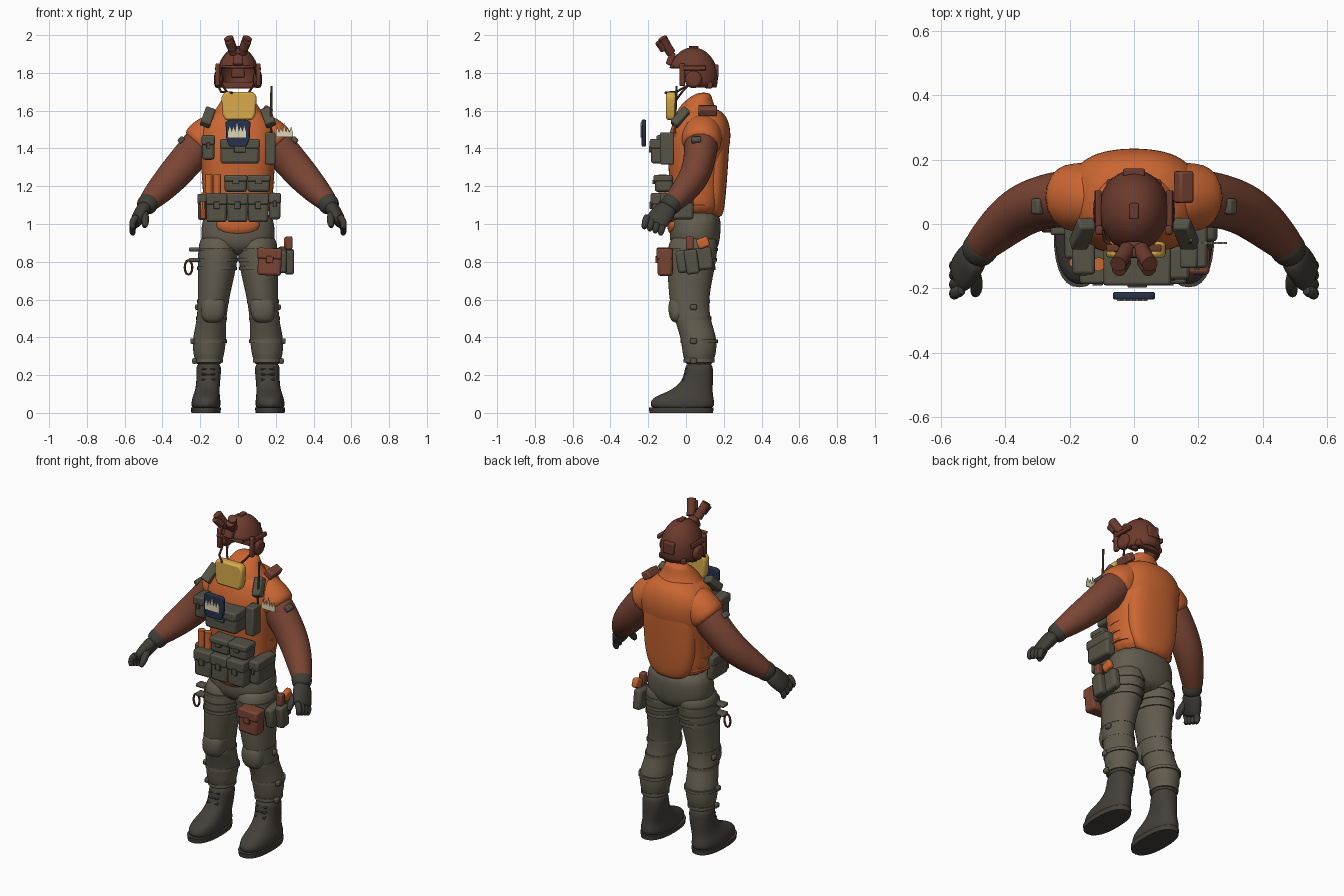
import bpy, bmesh, math
from mathutils import Vector, Matrix, Euler

if "Cube" in bpy.data.objects:
    bpy.data.objects.remove(bpy.data.objects["Cube"])


def material(name, hexcode):
    rgb = [int(hexcode[i:i + 2], 16) / 255 for i in (0, 2, 4)]
    col = [((c + 0.055) / 1.055) ** 2.4 for c in rgb] + [1]
    m = bpy.data.materials.new(name)
    m.use_nodes = True
    m.diffuse_color = col
    m.node_tree.nodes["Principled BSDF"].inputs["Base Color"].default_value = col
    return m


ORANGE = material("vest orange", "CB6632")
SLEEVE = material("sleeve brown", "7A4534")
HELMET = material("helmet brown", "6B3A2D")
OLIVE = material("pouch olive", "565346")
PANTS = material("trouser khaki", "625C4E")
BOOT = material("boot grey", "443F3A")
GLOVE = material("glove grey", "403E38")
YELLOW = material("guard yellow", "D8AB4B")
NAVY = material("patch navy", "28324A")
CREAM = material("emblem cream", "E0D6B4")


def finish(name, bm, mat, subsurf=0, bevel=0):
    bmesh.ops.recalc_face_normals(bm, faces=bm.faces[:])
    me = bpy.data.meshes.new(name)
    bm.to_mesh(me)
    bm.free()
    me.materials.append(mat)
    ob = bpy.data.objects.new(name, me)
    bpy.context.collection.objects.link(ob)
    if bevel:
        mod = ob.modifiers.new("bevel", "BEVEL")
        mod.width, mod.segments = bevel, 2
    if subsurf:
        mod = ob.modifiers.new("subsurf", "SUBSURF")
        mod.levels = mod.render_levels = subsurf
    bpy.ops.object.select_all(action="DESELECT")
    ob.select_set(True)
    bpy.context.view_layer.objects.active = ob
    bpy.ops.object.shade_smooth_by_angle(angle=math.radians(40))
    return ob


def loft(name, pts, mat, flat=True, sides=16, power=2.0, subsurf=2, s=1):
    """Skin elliptical rings (x, y, z, ra, rb); flat rings are horizontal, others follow the path."""
    bm = bmesh.new()
    c = [Vector((p[0] * s, p[1], p[2])) for p in pts]
    rings = []
    for i, p in enumerate(pts):
        t = Vector((0, 0, 1)) if flat else (c[min(i + 1, len(c) - 1)] - c[max(i - 1, 0)]).normalized()
        u = t.cross(Vector((0, 1, 0))).normalized()
        v = t.cross(u)
        ring = []
        for k in range(sides):
            a = math.tau * k / sides
            ca, sa = math.cos(a), math.sin(a)
            e = 2 / power
            ring.append(bm.verts.new(c[i] + u * p[3] * math.copysign(abs(ca) ** e, ca)
                                     + v * p[-1] * math.copysign(abs(sa) ** e, sa)))
        rings.append(ring)
    for a, b in zip(rings, rings[1:]):
        for k in range(sides):
            bm.faces.new((a[k], a[k - 1], b[k - 1], b[k]))
    bm.faces.new(rings[0])
    bm.faces.new(rings[-1])
    return finish(name, bm, mat, subsurf)


def box(name, loc, size, mat, rot=(0, 0, 0), bevel=0.008):
    bm = bmesh.new()
    bmesh.ops.create_cube(bm, size=1, matrix=Matrix.LocRotScale(
        Vector(loc), Euler([math.radians(r) for r in rot]), Vector(size)))
    return finish(name, bm, mat, bevel=bevel)


def ball(name, loc, radii, mat):
    bm = bmesh.new()
    bmesh.ops.create_uvsphere(bm, u_segments=24, v_segments=14, radius=1,
                              matrix=Matrix.LocRotScale(Vector(loc), None, Vector(radii)))
    return finish(name, bm, mat)


def rod(name, pts, r, mat, s=1, sides=8):
    return loft(name, [(*p, r) for p in pts], mat, False, sides, subsurf=0, s=s)


def plate(name, outline, y, depth, mat, bevel=0):
    """Extrude an x-z outline towards the back."""
    bm = bmesh.new()
    f = bm.faces.new([bm.verts.new((x, y, z)) for x, z in outline])
    new = bmesh.ops.extrude_face_region(bm, geom=[f])["geom"]
    bmesh.ops.translate(bm, vec=(0, depth, 0), verts=[g for g in new if isinstance(g, bmesh.types.BMVert)])
    return finish(name, bm, mat, bevel=bevel)


def pouch(name, x, z, w, h, y0, y1, mat=OLIVE, tilt=0):
    box(name, (x, (y0 + y1) / 2, z), (w, y1 - y0, h), mat, (0, tilt, 0), 0.014)
    box(name + "_flap", (x, (y0 + y1) / 2 - 0.004, z + h * 0.3), (w + 0.006, y1 - y0 + 0.006, h * 0.4),
        mat, (0, tilt, 0), 0.01)
    box(name + "_buckle", (x, y0 - 0.006, z + h * 0.08), (w * 0.3, 0.012, h * 0.25), mat, (0, tilt, 0), 0.003)


def band(name, x, y, z, rx, ry, h, mat, s=1):
    loft(name, [(x, y, z - h / 2, rx, ry), (x, y, z + h / 2, rx, ry)], mat, sides=24, subsurf=0, s=s)


def emblem(name, x, z, y, w, h):
    """Row of fir shapes standing on a strip."""
    n = 5
    pts = [(x + w / 2, z), (x - w / 2, z)]
    for i in range(n):
        left = x - w / 2 + i * w / n
        peak = h * (1, 0.8)[i % 2] * (1 - 0.12 * abs(i - 2))
        pts += [(left, z + h * 0.35), (left + w / n / 2, z + peak)]
    plate(name, pts + [(x + w / 2, z + h * 0.35)], y, 0.006, CREAM)


# Torso, back panel, collar and hips
loft("vest_body", [(0, .055, 1.03, .185, .13), (0, .055, 1.15, .188, .138), (0, .055, 1.3, .197, .152),
                   (0, .068, 1.42, .215, .17), (0, .077, 1.5, .215, .163), (0, .08, 1.57, .175, .14),
                   (0, .075, 1.62, .1, .09)], ORANGE, power=2.5)
loft("back_panel", [(0, .15, 1.03, .08, .04), (0, .15, 1.08, .14, .055), (0, .15, 1.2, .168, .066),
                    (0, .15, 1.38, .172, .079), (0, .15, 1.48, .16, .084), (0, .14, 1.57, .12, .066)],
     ORANGE, power=2.4)
loft("collar", [(0, .065, 1.53, .17, .14), (0, .06, 1.59, .135, .115), (0, .06, 1.63, .105, .09),
                (0, .075, 1.665, .085, .065), (0, .095, 1.697, .06, .035)], ORANGE)
loft("hips", [(0, .05, .83, .12, .1), (0, .045, .9, .205, .137), (0, .05, .98, .197, .137),
              (0, .055, 1.08, .185, .13)], PANTS, power=2.3)
ball("groin_flap", (0, -.06, .995), (.115, .04, .058), ORANGE)
for i in range(3):
    band("side_lacing", 0, .055, 1.1 + i * .06, .193, .135, .012, ORANGE)

# Limbs and everything that comes in pairs
for s, side in ((1, "left_"), (-1, "right_")):
    loft(side + "shoulder_cap", [(.08, .085, 1.5, .1), (.14, .085, 1.475, .11), (.19, .083, 1.44, .108),
                                 (.222, .08, 1.405, .1)], ORANGE, False, s=s)
    loft(side + "sleeve", [(.15, .085, 1.47, .09), (.205, .08, 1.415, .098, .092), (.27, .072, 1.34, .093, .086),
                           (.33, .052, 1.27, .09, .083), (.375, .024, 1.22, .083, .078), (.42, -.014, 1.172, .074, .07),
                           (.465, -.057, 1.125, .059), (.49, -.08, 1.1, .05)], SLEEVE, False, s=s)
    box(side + "arm_tab", (s * .3, .055, 1.445), (.035, .05, .03), OLIVE, (0, s * 45, 0))
    # Gloves
    loft(side + "glove_cuff", [(.455, -.05, 1.137, .055), (.48, -.078, 1.105, .058), (.5, -.1, 1.075, .05)],
         GLOVE, False, s=s)
    loft(side + "palm", [(.485, -.085, 1.1, .04, .05), (.512, -.118, 1.06, .04, .064),
                         (.538, -.155, 1.015, .034, .064), (.55, -.165, .995, .024, .055)], GLOVE, False, s=s)
    for i in range(4):
        y, up = -.118 - i * .029, i * .011
        loft(side + "finger", [(.53, y, 1.015 + up, .02), (.557, y - .008, .985 + up, .021),
                               (.562, y - .014, .96 + up, .019), (.552, y - .018, .938 + up, .013)],
             GLOVE, False, 8, subsurf=1, s=s)
    loft(side + "thumb", [(.5, -.14, 1.07, .022), (.49, -.18, 1.035, .024), (.49, -.21, 1.0, .02),
                          (.497, -.222, .98, .013)], GLOVE, False, 8, subsurf=1, s=s)
    # Trouser legs with straps and knee pads
    loft(side + "trouser_leg", [(.1, .045, .95, .1, .125), (.104, .035, .87, .109, .135),
                                (.109, .028, .79, .107, .132), (.121, .02, .68, .093, .116),
                                (.133, .016, .57, .081, .104), (.143, .042, .47, .08, .096),
                                (.152, .07, .39, .092, .098), (.155, .07, .31, .084, .09),
                                (.155, .07, .28, .073, .079), (.155, .07, .25, .068, .072)], PANTS, s=s)
    loft(side + "knee_pad", [(.135, -.04, .475, .04, .03), (.133, -.037, .51, .066, .055),
                             (.13, -.034, .57, .07, .062), (.128, -.033, .62, .055, .05)], PANTS, power=2.6, s=s)
    for x, y, z, rx, ry in ((.104, .034, .865, .111, .136), (.107, .03, .81, .11, .135), (.111, .026, .765, .106, .131),
                            (.132, .02, .59, .084, .106), (.14, .036, .5, .082, .099), (.152, .07, .38, .093, .099),
                            (.155, .07, .275, .076, .082)):
        band(side + "leg_strap", x, y, z, rx, ry, .018, PANTS, s)
    for z, x in ((.56, .215), (.38, .24), (.275, .23)):
        box(side + "strap_buckle", (s * x, .04, z), (.025, .035, .03), OLIVE)
    # Boots with soles and laces
    loft(side + "boot", [(.17, -.02, .012, .075, .165), (.17, -.02, .05, .08, .175), (.168, -.015, .085, .074, .162),
                         (.163, .028, .115, .066, .115), (.158, .058, .16, .064, .086),
                         (.155, .068, .21, .066, .077), (.155, .07, .275, .068, .074)], BOOT, power=2.3, s=s)
    loft(side + "boot_sole", [(.17, -.025, 0, .077, .168), (.17, -.025, .028, .08, .172)],
         BOOT, sides=28, power=2.4, subsurf=0, s=s)
    for i in range(4):
        box(side + "lace", (s * .158, -.02 + .008 * i, .15 + i * .028), (.07, .02, .008), BOOT, (30, 0, 0), .002)
    # Helmet fittings
    loft(side + "ear_cup", [(.075, .04, 1.765, .05), (.115, .04, 1.765, .048), (.128, .04, 1.765, .036)],
         HELMET, False, subsurf=1, s=s)
    box(side + "helmet_rail", (s * .112, .045, 1.825), (.018, .12, .025), HELMET, (0, s * -12, 0), .004)
    box(side + "helmet_clip", (s * .108, -.02, 1.79), (.024, .03, .12), HELMET)
    rod(side + "chin_strap", [(.085, .02, 1.74), (.06, -.02, 1.7), (.03, -.05, 1.66), (0, -.055, 1.645)],
        .006, HELMET, s)
    rod(side + "goggle_tube", [(.022, -.078, 1.905), (.032, -.098, 1.935), (.05, -.125, 1.985)], .025, HELMET, s, 14)
    rod(side + "goggle_lens", [(.03, -.115, 1.925), (.048, -.143, 1.965)], .023, HELMET, s, 14)
    box(side + "shoulder_device", (s * .16, -.03, 1.565), (.055, .045, .11), OLIVE, (-40, s * -20, 0))

# Hollow helmet shell, with the rim raised over the face
bm = bmesh.new()
SEG, ROWS = 40, 10
rows = []
for j in range(ROWS):
    row = []
    for k in range(SEG):
        a = math.tau * k / SEG
        front = min(1, max(0, (-math.sin(a) - .15) / .3))
        low = -.32 + .64 * front
        lat = math.asin(low) + (math.pi / 2 - math.asin(low)) * j / ROWS
        row.append(bm.verts.new((.112 * math.cos(lat) * math.cos(a), .037 + .132 * math.cos(lat) * math.sin(a),
                                 1.775 + .16 * math.sin(lat))))
    rows.append(row)
top = bm.verts.new((0, .037, 1.935))
for a, b in zip(rows, rows[1:]):
    for k in range(SEG):
        bm.faces.new((a[k - 1], a[k], b[k], b[k - 1]))
for k in range(SEG):
    bm.faces.new((rows[-1][k - 1], rows[-1][k], top))
shell = finish("helmet_shell", bm, HELMET)
mod = shell.modifiers.new("thickness", "SOLIDIFY")
mod.thickness = .012
box("goggle_mount", (0, -.08, 1.875), (.055, .035, .07), HELMET, (-20, 0, 0))
box("goggle_bridge", (0, -.09, 1.915), (.07, .03, .03), HELMET)
box("helmet_top_patch", (0, .04, 1.936), (.028, .05, .014), HELMET, bevel=.004)
box("helmet_back_box", (0, .158, 1.81), (.07, .03, .07), HELMET)
box("face_frame_top", (0, -.075, 1.832), (.17, .022, .014), HELMET, bevel=.004)
box("helmet_neck_pad", (0, .12, 1.735), (.17, .04, .035), HELMET)
rod("microphone_boom", [(-.11, .02, 1.74), (-.09, -.05, 1.7), (-.03, -.11, 1.695)], .006, HELMET)

# Yellow throat guard and the front patch
plate("throat_guard", [(-.068, 1.55), (.078, 1.55), (.092, 1.58), (.1, 1.675), (.08, 1.7),
                       (-.068, 1.7), (-.088, 1.675), (-.082, 1.58)], -.105, .05, YELLOW, .012)
plate("front_patch", [(-.045, 1.41), (.045, 1.41), (.062, 1.45), (.066, 1.54), (.05, 1.552),
                      (-.05, 1.552), (-.066, 1.54), (-.062, 1.45)], -.235, .024, NAVY, .006)
emblem("patch_emblem", -.005, 1.458, -.24, .095, .08)
emblem("sleeve_emblem", .245, 1.46, -.062, .09, .075)

# Chest rig
pouch("chest_pouch", .01, 1.385, .205, .13, -.185, -.07)
pouch("side_chest_pouch", -.157, 1.405, .065, .13, -.15, -.05)
box("radio", (.17, -.1, 1.4), (.055, .075, .17), OLIVE)
rod("antenna", [(.175, -.06, 1.48), (.177, -.05, 1.73)], .006, OLIVE)
box("left_shoulder_pad", (.155, .115, 1.6), (.05, .1, .045), SLEEVE, (0, 30, 0))
for i in range(2):
    pouch("middle_pouch", -.012 + i * .122, 1.215, .118, .09, -.165, -.07)
for i in range(3):
    pouch("belt_pouch", -.113 + i * .11, 1.087, .107, .155, -.18, -.06)
pouch("left_hip_pouch", .195, 1.095, .06, .14, -.13, .04)
pouch("right_hip_pouch", -.19, 1.09, .045, .14, -.1, .05)
for x in (-.155, -.11):
    rod("orange_canister", [(x, -.125, 1.165), (x, -.125, 1.262)], .021, ORANGE, sides=14)
rod("orange_light_stick", [(-.185, -.12, 1.03), (-.188, -.12, 1.12)], .015, ORANGE)

# Thigh gear
pouch("thigh_pouch", .168, .8, .125, .145, -.15, -.07, SLEEVE, 3)
box("holster", (.235, .045, .81), (.05, .19, .12), OLIVE, (8, 0, 0), .015)
box("holster_outer", (.272, .03, .8), (.05, .07, .13), OLIVE, (8, 0, 0), .012)
box("pistol_grip", (.262, .09, .9), (.035, .065, .055), ORANGE, (20, 0, 0), .012)
box("grip_top", (.27, .02, .9), (.035, .04, .07), SLEEVE)
rod("carabiner", [(-.262 + .02 * math.cos(a * math.tau / 12), -.02, .77 + .038 * math.sin(a * math.tau / 12))
                  for a in range(13)], .006, HELMET)
for z in (.865, .81):
    box("thigh_strap_clip", (-.23, -.01, z), (.06, .05, .022), OLIVE)
